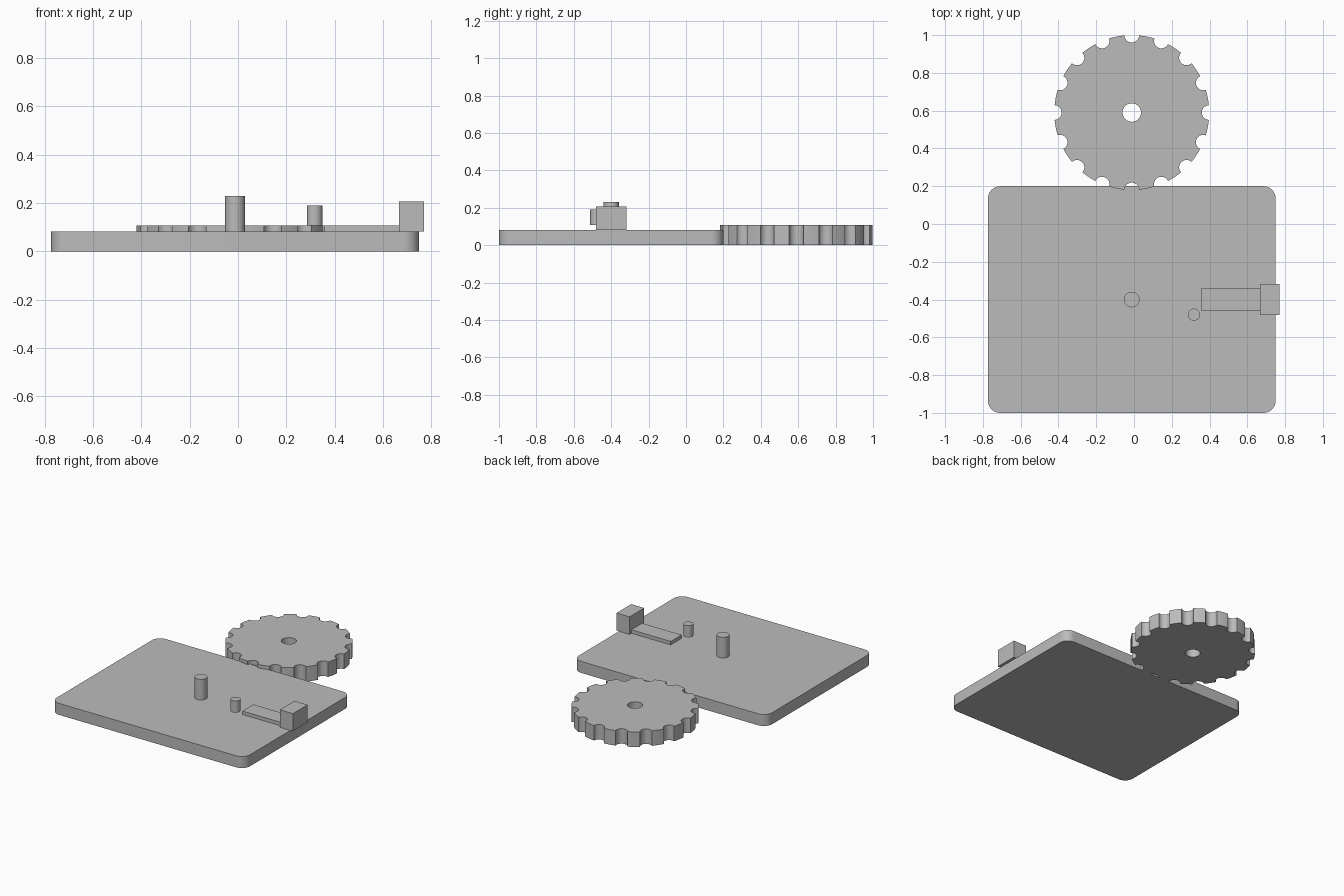
import bpy, bmesh
from math import sin, cos, pi, asin, radians
from mathutils import Vector

cube = bpy.data.objects.get("Cube")
if cube:
    bpy.data.objects.remove(cube, do_unlink=True)

grey = bpy.data.materials.new("plain grey")
grey.use_nodes = True
grey.diffuse_color = (0.5, 0.5, 0.5, 1)
grey.node_tree.nodes["Principled BSDF"].inputs["Base Color"].default_value = (0.5, 0.5, 0.5, 1)


def arc(cx, cy, r, start, end, steps):
    """Points along an arc, both ends included."""
    return [(cx + r * cos(start + (end - start) * i / steps),
             cy + r * sin(start + (end - start) * i / steps)) for i in range(steps + 1)]


def circle(cx, cy, r, steps=48):
    return arc(cx, cy, r, 0, 2 * pi, steps)[:-1]


def rectangle(x0, x1, y0, y1):
    return [(x0, y0), (x1, y0), (x1, y1), (x0, y1)]


def prism(name, loops, bottom, top):
    """Extrude an outline (further loops are holes) from bottom to top."""
    bm = bmesh.new()
    for loop in loops:
        verts = [bm.verts.new((x, y, bottom)) for x, y in loop]
        for a, b in zip(verts, verts[1:] + verts[:1]):
            bm.edges.new((a, b))
    if len(loops) == 1:
        bm.faces.new(list(bm.verts))
    else:
        bmesh.ops.triangle_fill(bm, edges=bm.edges[:], use_beauty=True, normal=Vector((0, 0, 1)))
    ext = bmesh.ops.extrude_face_region(bm, geom=bm.faces[:], use_keep_orig=True)
    moved = [g for g in ext["geom"] if isinstance(g, bmesh.types.BMVert)]
    bmesh.ops.translate(bm, verts=moved, vec=(0, 0, top - bottom))
    bmesh.ops.recalc_face_normals(bm, faces=bm.faces[:])
    mesh = bpy.data.meshes.new(name)
    bm.to_mesh(mesh)
    bm.free()
    mesh.materials.append(grey)
    obj = bpy.data.objects.new(name, mesh)
    bpy.context.collection.objects.link(obj)
    bpy.ops.object.select_all(action="DESELECT")
    obj.select_set(True)
    bpy.context.view_layer.objects.active = obj
    bpy.ops.object.shade_smooth_by_angle(angle=radians(30))
    return obj


CENTRE_X = -0.012
PLATE_TOP = 0.082
WHEEL_TOP = 0.107

# Base plate with rounded corners
left, right, front, back, r = -0.773, 0.75, -1.0, 0.2, 0.065
outline = []
for i, (x, y) in enumerate(rectangle(left + r, right - r, front + r, back - r)):
    outline += arc(x, y, r, pi + i * pi / 2, 1.5 * pi + i * pi / 2, 10)
prism("base_plate", [outline], 0, PLATE_TOP)

# Notched wheel: rim arcs alternating with round scoops
wheel_y, rim, scoop, teeth = 0.59, 0.41, 0.039, 16
half = 2 * asin(scoop / (2 * rim))
pitch = 2 * pi / teeth
wheel = []
for i in range(teeth):
    a = i * pitch
    cx, cy = CENTRE_X + rim * cos(a), wheel_y + rim * sin(a)
    swing = pi / 2 + half / 2
    wheel += arc(cx, cy, scoop, a - swing, a - 2 * pi + swing, 14)
    wheel += arc(CENTRE_X, wheel_y, rim, a + half, a + pitch - half, 6)[1:-1]
prism("notched_wheel", [wheel, circle(CENTRE_X, wheel_y, 0.049)], 0, WHEEL_TOP)

# Axle post and small crank pin
prism("axle_post", [circle(CENTRE_X, -0.4, 0.041)], PLATE_TOP, 0.23)
prism("crank_pin", [circle(0.317, -0.48, 0.032)], WHEEL_TOP, 0.19)

# Flat spring arm and its mounting block
prism("spring_arm", [rectangle(0.357, 0.667, -0.46, -0.338)], PLATE_TOP, WHEEL_TOP)
prism("mounting_block", [rectangle(0.667, 0.77, -0.482, -0.317)], PLATE_TOP, 0.207)
